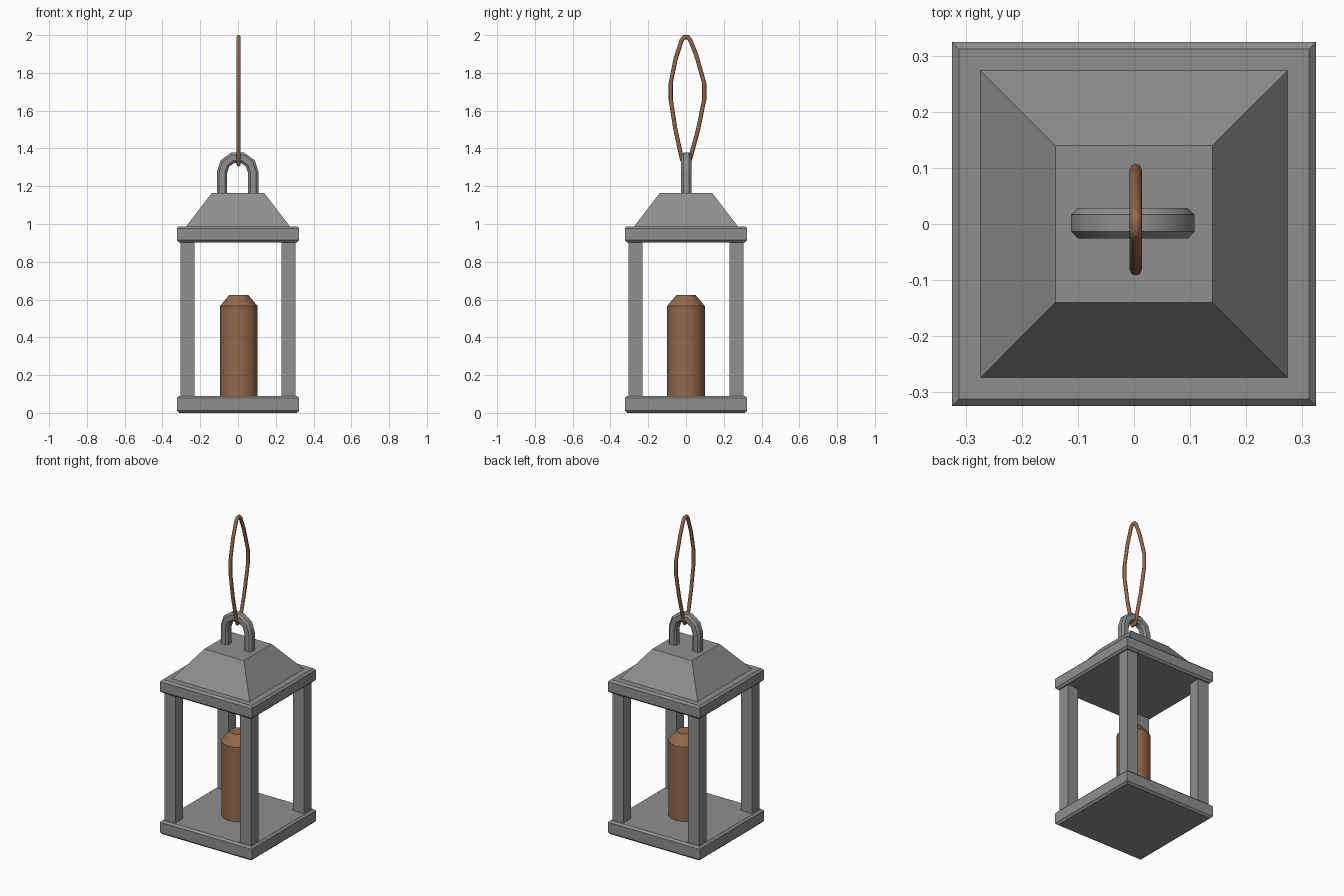
import bpy, bmesh
from math import sin, cos, pi, radians
from mathutils import Vector

if "Cube" in bpy.data.objects:
    bpy.data.objects.remove(bpy.data.objects["Cube"])


def material(name, rgb):
    m = bpy.data.materials.new(name)
    m.diffuse_color = (*rgb, 1)
    m.use_nodes = True
    m.node_tree.nodes["Principled BSDF"].inputs["Base Color"].default_value = m.diffuse_color
    return m


brown = material("brown", (0.30, 0.138, 0.072))
iron = material("dark_grey", (0.275, 0.275, 0.275))


def skin(name, rings, closed=False, mat=iron, smooth=0):
    """Bridge equal-length rings of points; cap the ends unless closed."""
    bm = bmesh.new()
    vs = [[bm.verts.new(p) for p in r] for r in rings]
    n = len(vs[0])
    pairs = list(zip(vs, vs[1:])) + ([(vs[-1], vs[0])] if closed else [])
    for a, b in pairs:
        for i in range(n):
            j = (i + 1) % n
            bm.faces.new((a[i], a[j], b[j], b[i]))
    if not closed:
        bm.faces.new(vs[0])
        bm.faces.new(vs[-1])
    bmesh.ops.recalc_face_normals(bm, faces=bm.faces)
    me = bpy.data.meshes.new(name)
    bm.to_mesh(me)
    bm.free()
    ob = bpy.data.objects.new(name, me)
    bpy.context.collection.objects.link(ob)
    me.materials.append(mat)
    if smooth:
        bpy.ops.object.select_all(action='DESELECT')
        ob.select_set(True)
        bpy.context.view_layer.objects.active = ob
        bpy.ops.object.shade_smooth_by_angle(angle=radians(smooth))
    return ob


def square_stack(name, profile, cx=0, cy=0):
    """Stack of square outlines given as (half width, z)."""
    corners = ((-1, -1), (1, -1), (1, 1), (-1, 1))
    return skin(name, [[(cx + h * x, cy + h * y, z) for x, y in corners] for h, z in profile])


def sweep(name, path, section, side, closed=False, **kw):
    """Sweep a section along a planar path with mitred corners; side = plane normal."""
    pts, side, n = [Vector(p) for p in path], Vector(side), len(path)
    rings = []
    for i, p in enumerate(pts):
        d1 = (p - pts[i - 1]).normalized() if closed or i else None
        d2 = (pts[(i + 1) % n] - p).normalized() if closed or i < n - 1 else None
        d1, d2 = d1 or d2, d2 or d1
        t = (d1 + d2).normalized()
        nrm = t.cross(side) / max(t.dot(d1), 0.6)
        rings.append([p + nrm * a + side * b for a, b in section])
    return skin(name, rings, closed, **kw)


# Base and top plates with chamfered rims
for name, z0, z1 in (("base_plate", 0, 0.09), ("top_plate", 0.903, 0.988)):
    c = 0.012
    square_stack(name, [(0.324 - c, z0), (0.324, z0 + c), (0.324, z1 - c), (0.324 - c, z1)])

# Corner posts
for sx, side in ((-1, "left"), (1, "right")):
    for sy, end in ((-1, "front"), (1, "back")):
        square_stack(f"{end}_{side}_post", [(0.038, 0.08), (0.038, 0.91)], sx * 0.267, sy * 0.267)

# Sloped roof
square_stack("roof", [(0.274, 0.98), (0.274, 0.988), (0.14, 1.163)])

# Candle with sloped shoulder
N = 16
skin("candle", [[(0.004 + r * cos(2 * pi * i / N), r * sin(2 * pi * i / N), z) for i in range(N)]
                for r, z in ((0.1, 0.085), (0.1, 0.565), (0.05, 0.625))], mat=brown, smooth=30)

# Arched handle with chamfered square section
h, k = 0.027, 0.015
section = [(h, -k), (h, k), (k, h), (-k, h), (-h, k), (-h, -k), (-k, -h), (k, -h)]
arch = [(-0.083, 0, 1.155)]
arch += [(-0.083 * cos(pi * i / 5), 0, 1.272 + 0.083 * sin(pi * i / 5)) for i in range(6)]
arch += [(0.083, 0, 1.155)]
sweep("handle", [(x - 0.002, y + 0.0015, z) for x, y, z in arch], section, (0, 1, 0), smooth=40)

# Rope loop hanging through the handle
loop = [(-0.01, 1.315), (0.01, 1.315), (0.022, 1.345), (0.064, 1.50), (0.0965, 1.66),
        (0.0965, 1.745), (0.054, 1.895), (0.022, 1.975), (0.01, 1.989), (-0.01, 1.989),
        (-0.022, 1.975), (-0.055, 1.875), (-0.081, 1.745), (-0.081, 1.66), (-0.056, 1.50),
        (-0.022, 1.345)]
r = 0.011
circle = [(r * cos(pi * i / 4), r * sin(pi * i / 4)) for i in range(8)]
sweep("rope_loop", [(0.003, y, z) for y, z in loop], circle, (1, 0, 0),
      closed=True, mat=brown, smooth=60)
